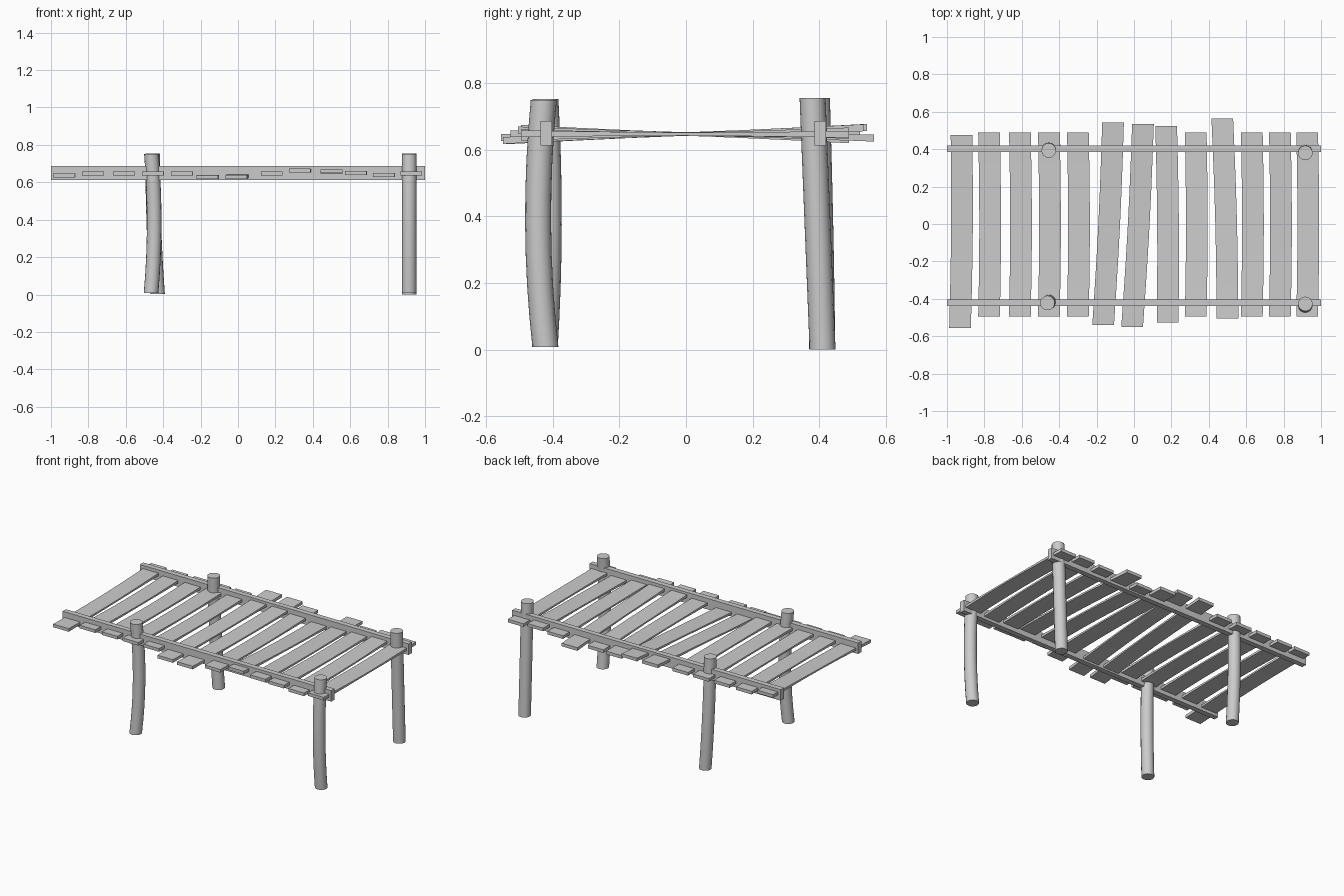
import bpy, bmesh, math
from mathutils import Vector

if "Cube" in bpy.data.objects:
    bpy.data.objects.remove(bpy.data.objects["Cube"])

wood = bpy.data.materials.new("grey wood")
wood.diffuse_color = (0.6, 0.6, 0.6, 1)
wood.use_nodes = True
wood.node_tree.nodes["Principled BSDF"].inputs["Base Color"].default_value = wood.diffuse_color


def loft(name, rings, smooth=False):
    """Solid made by joining equal-length rings of points."""
    bm = bmesh.new()
    vs = [[bm.verts.new(p) for p in ring] for ring in rings]
    n = len(vs[0])
    for a, b in zip(vs, vs[1:]):
        for i in range(n):
            j = (i + 1) % n
            f = bm.faces.new((a[i], a[j], b[j], b[i]))
            f.smooth = smooth
    bm.faces.new(vs[0][::-1])
    bm.faces.new(vs[-1])
    bmesh.ops.recalc_face_normals(bm, faces=bm.faces)
    mesh = bpy.data.meshes.new(name)
    bm.to_mesh(mesh)
    bm.free()
    mesh.materials.append(wood)
    ob = bpy.data.objects.new(name, mesh)
    bpy.context.collection.objects.link(ob)
    return ob


# Deck planks: front x, back x, front y, back y, front end height;
# each tilts about the deck centre and is thinner in the middle
planks = [
    (-0.93, -0.922, -0.555, 0.475, 0.637),
    (-0.775, -0.775, -0.495, 0.49, 0.648),
    (-0.61, -0.61, -0.495, 0.49, 0.648),
    (-0.455, -0.455, -0.495, 0.49, 0.648),
    (-0.30, -0.30, -0.495, 0.49, 0.648),
    (-0.165, -0.112, -0.54, 0.543, 0.627),
    (-0.01, 0.048, -0.55, 0.535, 0.628),
    (0.18, 0.172, -0.527, 0.523, 0.648),
    (0.33, 0.33, -0.495, 0.49, 0.664),
    (0.50, 0.472, -0.505, 0.565, 0.659),
    (0.63, 0.63, -0.495, 0.49, 0.65),
    (0.78, 0.78, -0.495, 0.49, 0.638),
    (0.926, 0.926, -0.495, 0.49, 0.648),
]
for k, (xf, xb, yf, yb, zf) in enumerate(planks):
    rings = []
    for i in range(7):
        t = i / 6
        bow = math.sin(math.pi * t)
        x = xf + (xb - xf) * t + 0.006 * bow
        y = yf + (yb - yf) * t
        z = 0.647 + (zf - 0.647) * (1 - 2 * t)
        w, h = 0.058, 0.0105 - 0.0055 * bow
        rings.append([(x - w, y, z - h), (x + w, y, z - h),
                      (x + w, y, z + h), (x - w, y, z + h)])
    loft(f"deck_plank_{k + 1}", rings)

# Side rails
for name, y in (("front_rail", -0.42), ("back_rail", 0.403)):
    w = 0.0175
    loft(name, [[(x, y - w, 0.612), (x, y + w, 0.612), (x, y + w, 0.686), (x, y - w, 0.686)]
                for x in (-1, 1)])


# Round posts, gently bent through bottom, middle and top centres
def post(name, bottom, middle, top, r=0.039, sides=16, steps=8):
    b, m, e = Vector(bottom), Vector(middle), Vector(top)
    rings = []
    for i in range(steps + 1):
        t = i / steps
        c = b * (2 * (t - 0.5) * (t - 1)) + m * (4 * t * (1 - t)) + e * (2 * t * (t - 0.5))
        rings.append([(c.x + r * math.cos(math.tau * s / sides),
                       c.y + r * math.sin(math.tau * s / sides), c.z) for s in range(sides)])
    ob = loft(name, rings, smooth=True)
    bpy.ops.object.select_all(action='DESELECT')
    ob.select_set(True)
    bpy.context.view_layer.objects.active = ob
    bpy.ops.object.shade_smooth_by_angle()


post("front_left_post", (-0.465, -0.424, 0.007), (-0.448, -0.412, 0.375), (-0.463, -0.422, 0.752))
post("back_left_post", (-0.43, 0.409, 0.002), (-0.45, 0.403, 0.375), (-0.456, 0.393, 0.755))
post("front_right_post", (0.915, -0.422, 0.007), (0.915, -0.444, 0.375), (0.916, -0.427, 0.75))
post("back_right_post", (0.915, 0.410, 0.0), (0.915, 0.395, 0.375), (0.916, 0.380, 0.755))
